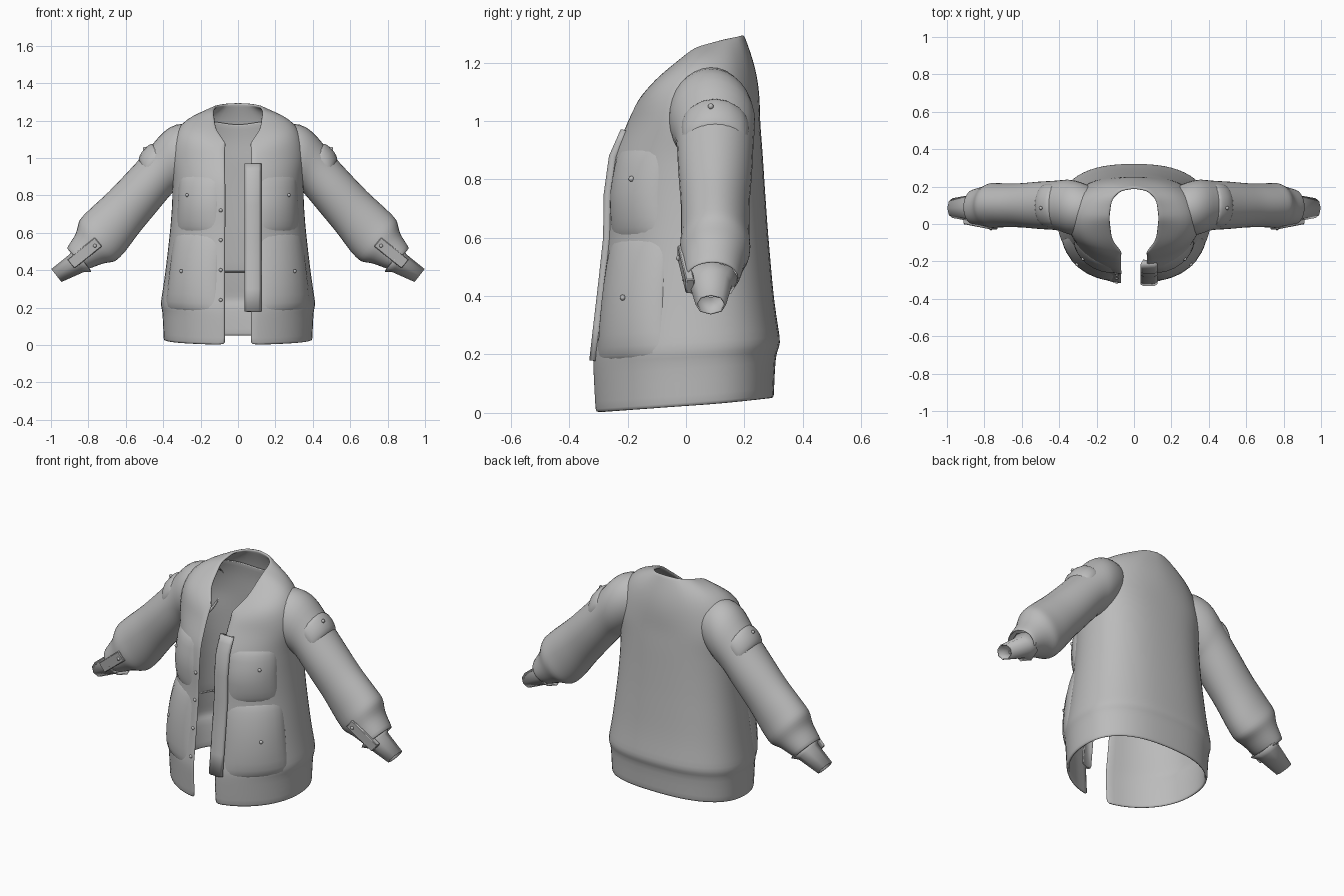
import bpy, bmesh, math
from math import sin, cos, pi
from mathutils import Vector

if "Cube" in bpy.data.objects:
    bpy.data.objects.remove(bpy.data.objects["Cube"], do_unlink=True)

GREY = (0.5, 0.5, 0.5, 1)
cloth = bpy.data.materials.new("grey_cloth")
cloth.use_nodes = True
cloth.diffuse_color = GREY
cloth.node_tree.nodes["Principled BSDF"].inputs["Base Color"].default_value = GREY


def finish(name, bm, subdiv=0, thick=0, mirror=False, angle=40):
    me = bpy.data.meshes.new(name)
    bm.to_mesh(me)
    bm.free()
    ob = bpy.data.objects.new(name, me)
    bpy.context.scene.collection.objects.link(ob)
    me.materials.append(cloth)
    if mirror:
        m = ob.modifiers.new("mirror", 'MIRROR')
        m.use_mirror_merge = False
    if thick:
        s = ob.modifiers.new("thickness", 'SOLIDIFY')
        s.thickness, s.offset = thick, -1
    if subdiv:
        ob.modifiers.new("smooth", 'SUBSURF').levels = subdiv
        ob.modifiers["smooth"].render_levels = subdiv
    bpy.ops.object.select_all(action='DESELECT')
    ob.select_set(True)
    bpy.context.view_layer.objects.active = ob
    bpy.ops.object.shade_smooth_by_angle(angle=math.radians(angle))
    return ob


def loft(rows, closed=False):
    """Skin a list of point rows."""
    bm = bmesh.new()
    vs = [[bm.verts.new(p) for p in r] for r in rows]
    n = len(rows[0])
    for a, b in zip(vs, vs[1:]):
        for j in range(n if closed else n - 1):
            k = (j + 1) % n
            bm.faces.new((a[j], a[k], b[k], b[j]))
    return bm


def sample(table, x):
    """Linear lookup in rows of (key, values...)."""
    x = max(table[0][0], min(table[-1][0], x))
    for a, b in zip(table, table[1:]):
        if x <= b[0]:
            k = (x - a[0]) / (b[0] - a[0])
            return [p + (q - p) * k for p, q in zip(a[1:], b[1:])]


# Torso profile: height, front y, half width, back y
TORSO = [(0, -.32, .4, .302), (.15, -.328, .406, .308), (.2, -.327, .417, .326),
         (.35, -.307, .394, .303), (.6, -.28, .365, .282), (.75, -.278, .354, .272),
         (.88, -.26, .352, .264), (1.0, -.207, .367, .255)]
GAP = .067
MID = .03


def torso(t, z, off=0):
    """Point on the torso at angle t from the front centre."""
    yf, w, yb = sample(TORSO, z)
    p = 1 if t < pi / 2 else .8
    s, c = abs(sin(t)) ** p, abs(cos(t)) ** p
    d = MID - yf if t < pi / 2 else yb - MID
    y = MID - d * c if t < pi / 2 else MID + d * c
    nrm = Vector((s / w, (y - MID) / d / d, 0)).normalized()
    lift = .05 * (1 - z) * (1 - cos(t)) / 2
    return Vector((w * s, y, z + lift)) + nrm * off


def start(z):
    return math.asin(GAP / sample(TORSO, z)[1])


def both(half):
    return half + [Vector((-p.x, p.y, p.z)) for p in reversed(half[:-1])]


# Neck edge from front opening to the back centre
NECK = [(0, .067, -.16, 1.08), (.25, .118, -.085, 1.16), (.5, .132, .03, 1.255),
        (.7, .122, .13, 1.283), (.85, .075, .185, 1.293), (1, 0, .2, 1.297)]
N = 14
STEPS = [i / N for i in range(N + 1)]
rows = []
for z in (0, .02, .15, .17, .2, .24, .35, .48, .6, .68, .75, .82, .88, .94, 1.0):
    t0 = start(z)
    rows.append([torso(t0 + (pi - t0) * s, z) for s in STEPS])
chest = rows[-1]
neck = [Vector(sample(NECK, s)) for s in STEPS]
for k in (.2, .4, .6, .8, .95, 1):
    ring = []
    for s, a, b in zip(STEPS, chest, neck):
        side = sin(pi * s)
        bulge = Vector((.06 * side, .02 * (s - side), .054 * side)) * sin(pi * k)
        ring.append(a.lerp(b, k) + bulge)
    rows.append(ring)
finish("jacket_body", loft([both(r) for r in rows]), subdiv=1, thick=.015, angle=60)

# Lining inside the back, from waist to collar
lining = [[Vector((p.x * .93, p.y - .024, p.z)) for p in r[N // 2:]] for r in rows[6:18]]
finish("back_lining", loft([both(r) for r in lining]), subdiv=1, thick=.006, angle=60)

# Soft patches whose rims sink into the surface below
EDGE = (0, .015, .05, .12, .22, .36, .5, .64, .78, .88, .95, .985, 1)


def puff(surface, a0, a1, b0, b1, height, power):
    def rise(e):
        return max(0, sin(pi * e)) ** power
    out = []
    for b in EDGE:
        out.append([surface(a0 + (a1 - a0) * a, b0 + (b1 - b0) * b,
                            -.014 + (height + .014) * rise(a) * rise(b))
                    for a in EDGE])
    return loft(out)


finish("lower_pockets", puff(torso, .27, 1.26, .17, .6, .027, .5), mirror=True, angle=60)
finish("chest_pockets", puff(torso, .3, 1.18, .595, .91, .021, .5), mirror=True, angle=60)

# Front placket on the left panel
placket = []
for z in (.18, .3, .45, .6, .75, .88, .93, .97):
    y = sample(TORSO, z)[0]
    placket.append([Vector((x, y - d, z)) for x, d in
                    ((.035, -.004), (.05, .004), (.11, .004), (.125, -.006))])
finish("front_placket", loft(placket), thick=.035)

# Sleeve sections: key, top x, top z, bottom x, bottom z, centre y, half depth
SLEEVE = [(0, .2, 1.16, .25, .9, .08, .11), (.5, .29, 1.186, .28, .87, .082, .138),
          (1, .37, 1.162, .32, .84, .09, .143), (1.5, .425, 1.105, .337, .83, .097, .132),
          (2, .475, 1.04, .355, .82, .1, .125), (3, .585, .92, .43, .73, .1, .12),
          (4, .69, .81, .53, .61, .1, .11), (5, .79, .72, .61, .5, .1, .11),
          (6, .845, .665, .66, .45, .1, .115), (7, .86, .59, .725, .443, .095, .1),
          (8, .912, .51, .815, .408, .09, .085)]


def sleeve(a, v, off=0):
    tx, tz, bx, bz, yc, d = sample(SLEEVE, v)
    mid = Vector(((tx + bx) / 2, yc, (tz + bz) / 2))
    up = Vector(((tx - bx) / 2, 0, (tz - bz) / 2))
    side = Vector((0, -d, 0))
    out = (up.normalized() * cos(a) + side.normalized() * sin(a)) * off
    return mid + up * cos(a) + side * sin(a) + out


def turn(n):
    return [2 * pi * i / n for i in range(n)]


finish("sleeves", loft([[sleeve(a, v / 2, .01) for a in turn(16)] for v in range(17)], True),
       subdiv=1, thick=.01, mirror=True, angle=50)
finish("shoulder_patches", puff(sleeve, -1.15, 1.15, 1.75, 2.5, .026, .3),
       mirror=True, angle=60)

# Narrow inner cuffs
CUFF = [((.885, .52), (.785, .39)), ((.9, .485), (.825, .39)), ((.998, .406), (.944, .337))]
cuff_rows = []
for (tx, tz), (bx, bz) in CUFF:
    mid = Vector(((tx + bx) / 2, .085, (tz + bz) / 2))
    up = Vector(((tx - bx) / 2, 0, (tz - bz) / 2))
    cuff_rows.append([mid + up * cos(a) - Vector((0, up.length * 1.2 * sin(a), 0))
                      for a in turn(8)])
finish("inner_cuffs", loft(cuff_rows, True), thick=.006, mirror=True, angle=50)

# Cuff straps lying along the sleeve fronts
bm = bmesh.new()
bmesh.ops.create_cube(bm, size=1)
bmesh.ops.scale(bm, vec=(.19, .03, .062), verts=bm.verts)
bmesh.ops.bevel(bm, geom=bm.edges[:], offset=.004, segments=1, affect='EDGES')
for v in bm.verts:
    v.co = Vector((.82 + v.co.x * cos(.68) + v.co.z * sin(.68), v.co.y + v.co.x * .15,
                   .492 - v.co.x * sin(.68) + v.co.z * cos(.68)))
finish("cuff_straps", bm, mirror=True)


# Snap buttons
def snaps(name, points, mirror=False):
    bm = bmesh.new()
    for p in points:
        made = bmesh.ops.create_uvsphere(bm, u_segments=10, v_segments=6, radius=.01)
        bmesh.ops.translate(bm, vec=p, verts=made["verts"])
    finish(name, bm, mirror=mirror)


def front(x, z, off):
    return torso(math.asin(x / sample(TORSO, z)[1]), z, off)


snaps("pocket_snaps", [front(.26, .8, .018), front(.285, .39, .027)], True)
snaps("sleeve_snaps", [sleeve(.1, 2.1, .026), Vector((.765, -.024, .53))], True)
holes = [front(.093, z, -.004) for z in (.24, .4, .56, .72)]
holes.append(Vector((.125, -.142, 1.055)))
snaps("front_snaps", [Vector((-p.x, p.y, p.z)) for p in holes])
